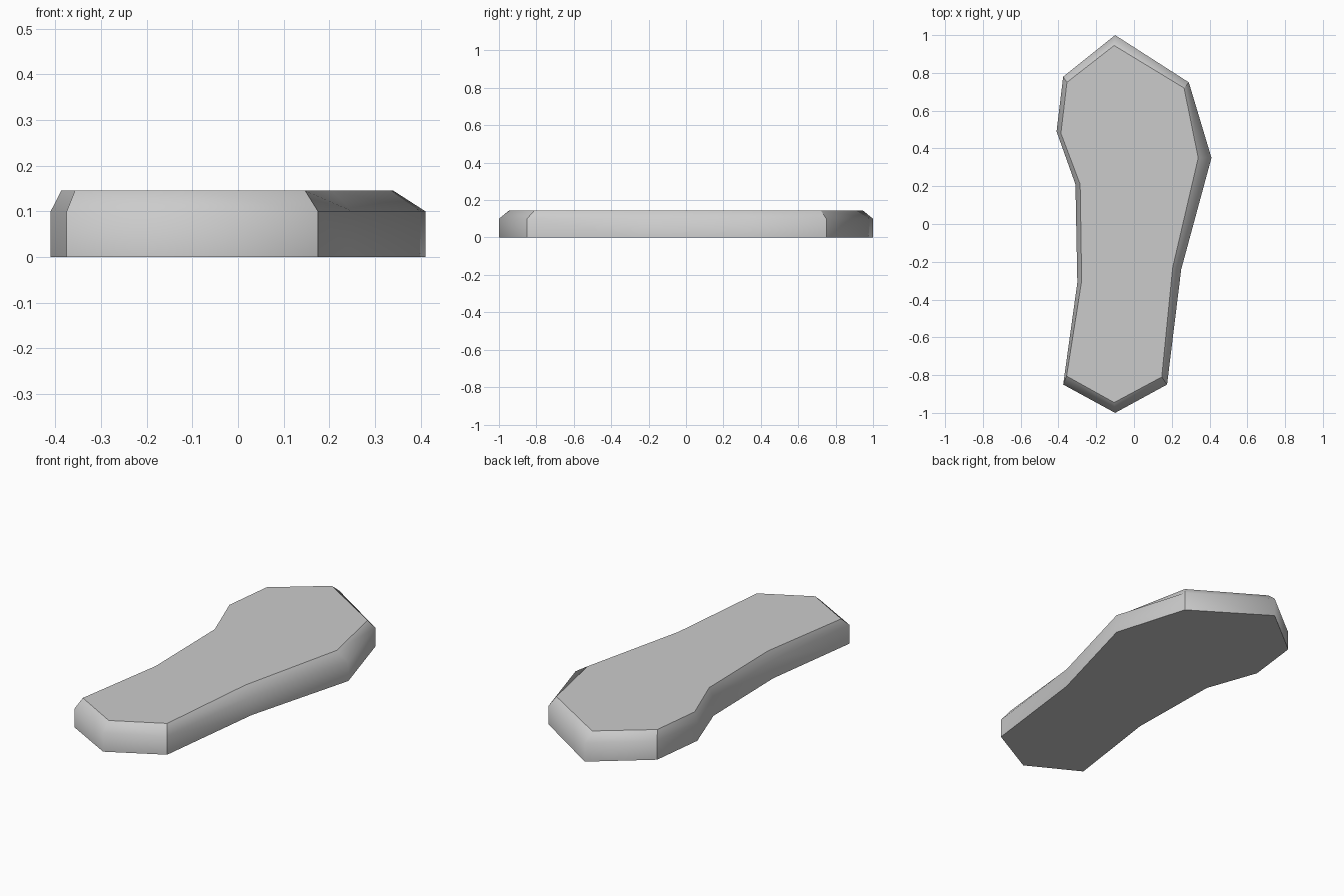
import bpy
import bmesh

cube = bpy.data.objects.get("Cube")
if cube:
    bpy.data.objects.remove(cube, do_unlink=True)

# Outline, clockwise from the toe tip: (outer x, outer y, top x, top y, hard corner)
OUTLINE = [
    (-0.10, 1.00, -0.105, 0.945, False),
    (0.29, 0.75, 0.265, 0.72, True),
    (0.41, 0.35, 0.34, 0.35, False),
    (0.25, -0.24, 0.205, -0.23, False),
    (0.175, -0.85, 0.147, -0.81, True),
    (-0.10, -1.00, -0.105, -0.945, False),
    (-0.375, -0.85, -0.357, -0.805, True),
    (-0.30, -0.31, -0.277, -0.30, False),
    (-0.31, 0.21, -0.285, 0.21, False),
    (-0.41, 0.49, -0.387, 0.48, False),
    (-0.375, 0.78, -0.355, 0.75, True),
]
WALL_TOP, HEIGHT = 0.10, 0.145

# Plain grey material
grey = bpy.data.materials.new("Grey")
grey.use_nodes = True
colour = (0.6, 0.6, 0.6, 1)
grey.diffuse_color = colour
grey.node_tree.nodes["Principled BSDF"].inputs["Base Color"].default_value = colour

# Sole: straight wall, slanted rim and flat top
bm = bmesh.new()
rings = [
    [bm.verts.new((p[0], p[1], 0)) for p in OUTLINE],
    [bm.verts.new((p[0], p[1], WALL_TOP)) for p in OUTLINE],
    [bm.verts.new((p[2], p[3], HEIGHT)) for p in OUTLINE],
]
count = len(OUTLINE)
for low, high in zip(rings, rings[1:]):
    for i in range(count):
        j = (i + 1) % count
        bm.faces.new((low[i], low[j], high[j], high[i]))
caps = [bm.faces.new(rings[0]), bm.faces.new(rings[-1])]
bmesh.ops.recalc_face_normals(bm, faces=bm.faces[:])

# Smooth sides, with crisp caps and four hard corners
for face in bm.faces:
    face.smooth = True
for cap in caps:
    for edge in cap.edges:
        edge.smooth = False
for i, point in enumerate(OUTLINE):
    if point[4]:
        for low, high in zip(rings, rings[1:]):
            bm.edges.get((low[i], high[i])).smooth = False

mesh = bpy.data.meshes.new("sole")
bm.to_mesh(mesh)
bm.free()
mesh.materials.append(grey)
sole = bpy.data.objects.new("sole", mesh)
bpy.context.collection.objects.link(sole)
